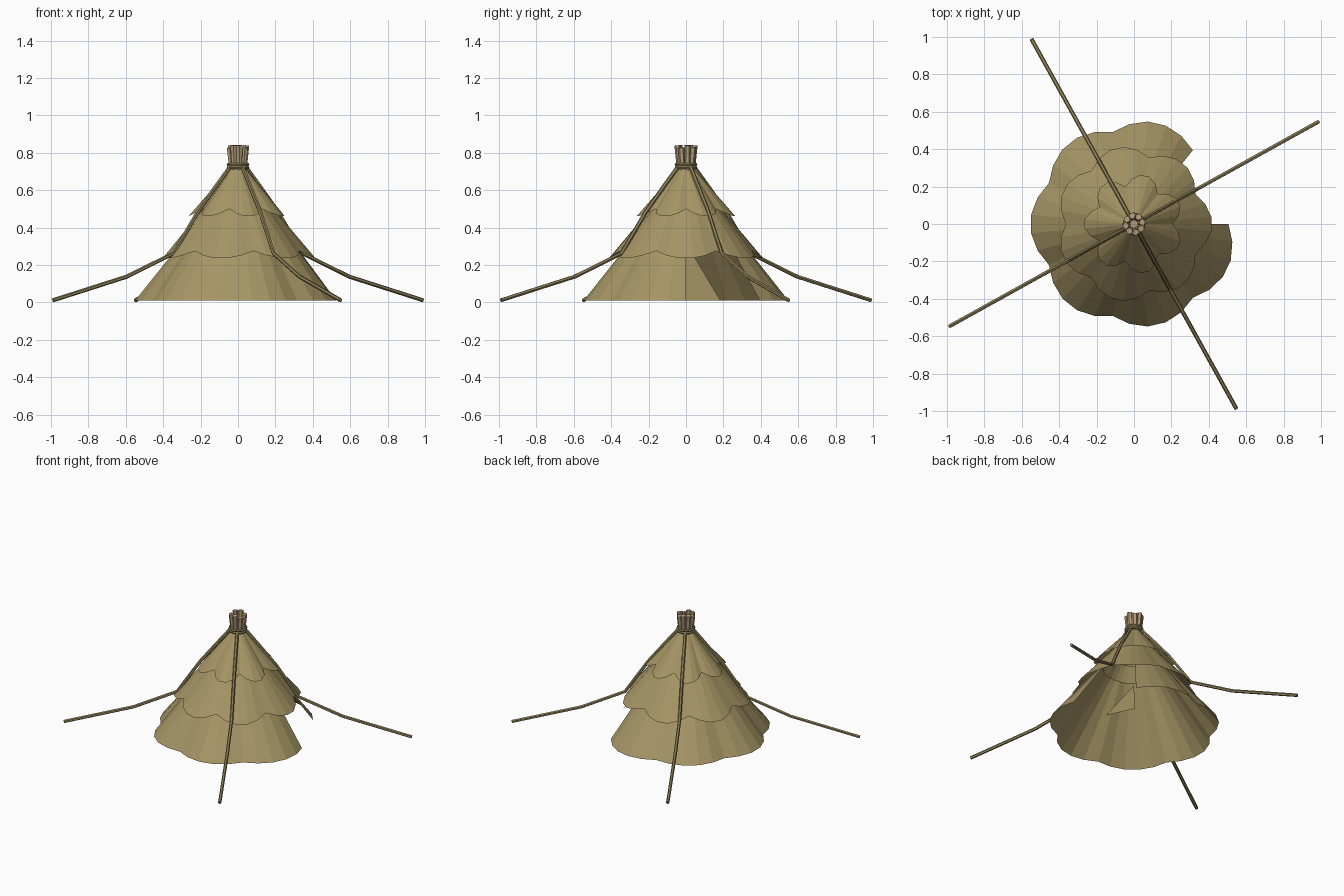
import bpy, bmesh, math
from mathutils import Vector

if "Cube" in bpy.data.objects:
    bpy.data.objects.remove(bpy.data.objects["Cube"])

SCALLOPS, SEG = 7, 5
STEP = 2 * math.pi / SCALLOPS


def material(name, rgb):
    m = bpy.data.materials.new(name)
    m.diffuse_color = (*rgb, 1)
    m.use_nodes = True
    m.node_tree.nodes["Principled BSDF"].inputs["Base Color"].default_value = m.diffuse_color
    return m


thatch = material("thatch", (0.38, 0.30, 0.13))
rope_mat = material("rope", (0.29, 0.235, 0.105))
wood = material("pale wood", (0.46, 0.34, 0.19))


def make(name, bm, mat):
    me = bpy.data.meshes.new(name)
    bm.to_mesh(me)
    bm.free()
    me.materials.append(mat)
    ob = bpy.data.objects.new(name, me)
    bpy.context.collection.objects.link(ob)
    return ob


def polar(r, a, z):
    return Vector((r * math.cos(a), r * math.sin(a), z))


def tier(name, top, notch, mid, offset, first=0):
    """Conical sheet of cloth with a scalloped hem; (radius, z) pairs."""
    bm = bmesh.new()
    upper, lower = [], []
    for i in range(first * SEG, SCALLOPS * SEG + 1):
        a = i / SEG * STEP + offset
        t = math.sin(math.pi * (i % SEG) / SEG)
        r = notch[0] + (mid[0] - notch[0]) * t
        z = notch[1] + (mid[1] - notch[1]) * t
        upper.append(bm.verts.new(polar(top[0], a, top[1])))
        lower.append(bm.verts.new(polar(r, a, z)))
    for i in range(len(upper) - 1):
        bm.faces.new((lower[i], lower[i + 1], upper[i + 1], upper[i]))
    if first == 0:
        bmesh.ops.remove_doubles(bm, verts=bm.verts, dist=0.0005)
    return make(name, bm, thatch)


def tube(name, pts, radius, mat, sides=6, end_radius=None):
    """Capped tube swept along points."""
    bm = bmesh.new()
    rings = []
    for i, p in enumerate(pts):
        d = (pts[min(i + 1, len(pts) - 1)] - pts[max(i - 1, 0)]).normalized()
        u = d.cross(Vector((0.31, -0.57, 0.05))).normalized()
        v = d.cross(u)
        r = end_radius if end_radius and i == len(pts) - 1 else radius
        rings.append([bm.verts.new(p + r * (math.cos(k * math.tau / sides) * u
                      + math.sin(k * math.tau / sides) * v)) for k in range(sides)])
    for a, b in zip(rings, rings[1:]):
        for k in range(sides):
            n = (k + 1) % sides
            bm.faces.new((a[k], a[n], b[n], b[k]))
    bm.faces.new(rings[0][::-1])
    bm.faces.new(rings[-1])
    return make(name, bm, mat)


# Three tiers; the bottom one misses a scallop as the doorway
tier("top_tier", (0.03, 0.73), (0.205, 0.50), (0.268, 0.46), 0)
tier("middle_tier", (0.15, 0.55), (0.365, 0.275), (0.418, 0.235), STEP / 2)
tier("bottom_skirt", (0.20, 0.45), (0.505, 0.01), (0.555, 0.01), 0, first=1)

# Door flap pushed inside the doorway
bm = bmesh.new()
bm.faces.new([bm.verts.new(p) for p in
              (polar(0, 0, 0.32), polar(0.235, STEP, 0.01), polar(0.235, 0, 0.01))])
make("door_flap", bm, thatch)

# Four guy ropes running from the top to the ground
for k in range(4):
    a = math.radians(29) + k * math.pi / 2
    path = [(0.045, 0.73), (0.14, 0.615), (0.245, 0.485), (0.395, 0.262),
            (0.68, 0.138), (1.13, 0.012)]
    tube(f"guy_rope_{k + 1}", [polar(r, a, z) for r, z in path], 0.011, rope_mat)

# Bundle of pole ends sticking out of the top
for k in range(8):
    a = k * math.pi / 4 + 0.2
    top_z = 0.84 - 0.012 * (k % 3 == 1)
    tube(f"pole_end_{k + 1}", [polar(0.032, a, 0.70), polar(0.045, a, top_z)],
         0.016, wood, end_radius=0.018)
tube("centre_pole_end", [Vector((0, 0, 0.70)), Vector((0, 0, 0.81))], 0.024, wood)

# Rope binding round the bundle
for k, z in enumerate((0.722, 0.738)):
    bpy.ops.mesh.primitive_torus_add(major_segments=20, minor_segments=6,
                                     major_radius=0.052, minor_radius=0.009,
                                     location=(0, 0, z))
    ob = bpy.context.object
    ob.name = f"rope_binding_{k + 1}"
    ob.data.materials.append(rope_mat)
